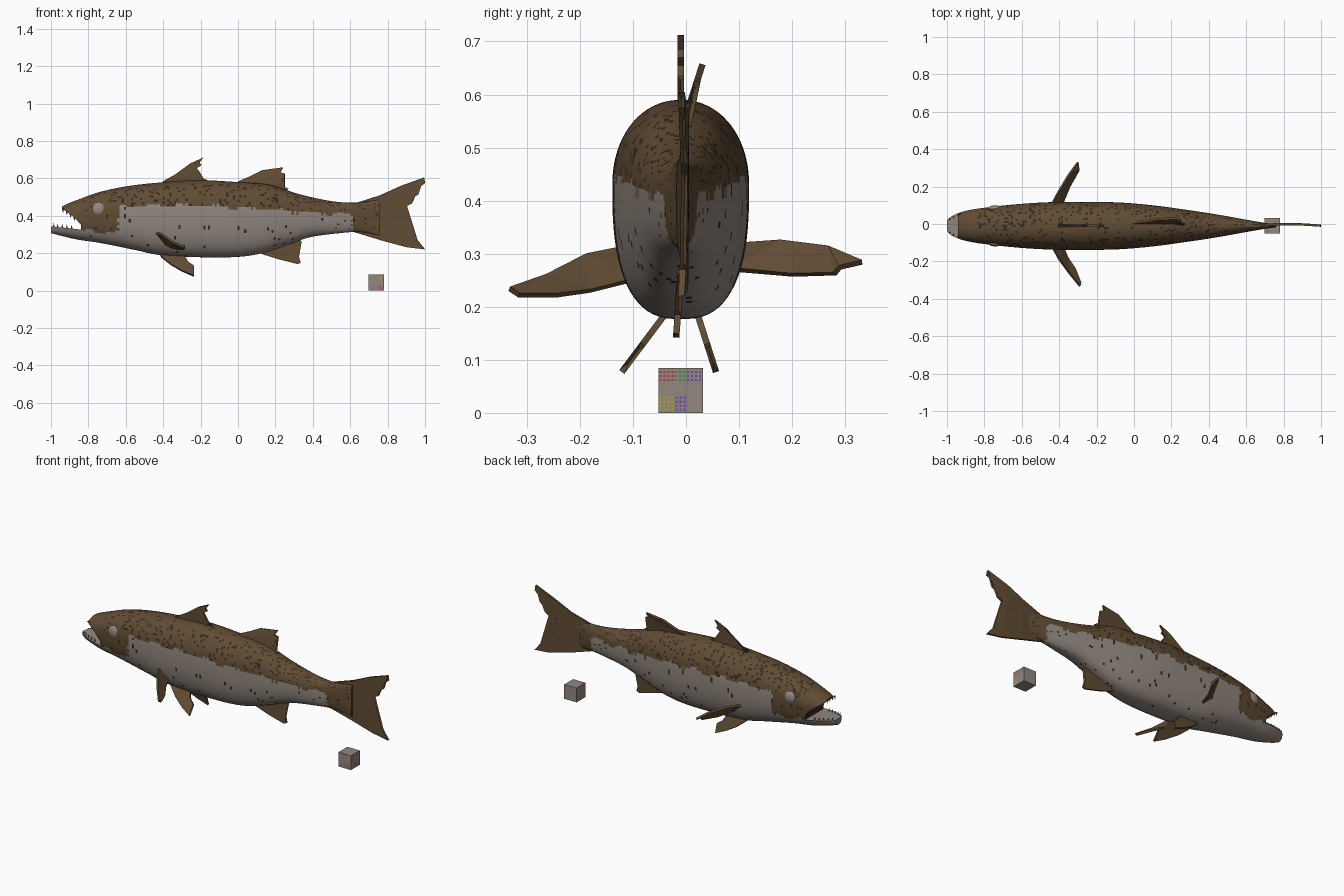
import bpy, bmesh, math, random
from mathutils import Vector

if "Cube" in bpy.data.objects:
    bpy.data.objects.remove(bpy.data.objects["Cube"])

random.seed(4)
YC = -0.01  # body centre line


def material(name, rgb):
    m = bpy.data.materials.new(name)
    m.diffuse_color = (*rgb, 1)
    m.use_nodes = True
    m.node_tree.nodes["Principled BSDF"].inputs["Base Color"].default_value = m.diffuse_color
    return m


BROWN = material("brown", (0.118, 0.072, 0.034))
GREY = material("warm grey", (0.29, 0.245, 0.215))
DARK = material("dark brown", (0.035, 0.023, 0.012))
RED = material("red", (0.5, 0.03, 0.03))
GREEN = material("green", (0.04, 0.3, 0.06))
PURPLE = material("purple", (0.16, 0.06, 0.5))
YELLOW = material("yellow", (0.45, 0.36, 0.03))


def finish(name, bm, mats, smooth=True):
    bmesh.ops.recalc_face_normals(bm, faces=bm.faces)
    me = bpy.data.meshes.new(name)
    bm.to_mesh(me)
    bm.free()
    for m in mats:
        me.materials.append(m)
    ob = bpy.data.objects.new(name, me)
    bpy.context.collection.objects.link(ob)
    if smooth:
        bpy.ops.object.select_all(action='DESELECT')
        ob.select_set(True)
        bpy.context.view_layer.objects.active = ob
        bpy.ops.object.shade_smooth_by_angle(angle=math.radians(40))
    return ob


def curve(pts):
    """Smooth function through (x, value) points."""
    def slope(i):
        a, b = pts[max(i - 1, 0)], pts[min(i + 1, len(pts) - 1)]
        return (b[1] - a[1]) / (b[0] - a[0])

    def f(x):
        i = 0
        while i < len(pts) - 2 and x > pts[i + 1][0]:
            i += 1
        (x0, v0), (x1, v1) = pts[i], pts[i + 1]
        h = x1 - x0
        t = min(max((x - x0) / h, 0), 1)
        return (v0 * (2*t**3 - 3*t*t + 1) + v1 * (3*t*t - 2*t**3)
                + slope(i) * h * (t**3 - 2*t*t + t) + slope(i + 1) * h * (t**3 - t*t))
    return f


# Outlines of the fish: back, belly, half width and lips
top = curve([(-1, .40), (-.94, .45), (-.845, .49), (-.74, .527), (-.58, .56), (-.39, .58), (-.2, .59),
             (0, .58), (.17, .565), (.33, .515), (.49, .48), (.62, .47), (.76, .485)])
bot = curve([(-1, .307), (-.87, .275), (-.74, .255), (-.55, .217), (-.42, .19), (-.2, .178), (0, .18),
             (.13, .2), (.28, .25), (.385, .285), (.545, .307), (.65, .313), (.76, .295)])
half = curve([(-1, .03), (-.97, .055), (-.9, .08), (-.8, .097), (-.6, .118), (-.4, .128), (-.1, .126),
              (.1, .11), (.3, .083), (.45, .06), (.6, .033), (.7, .016), (.76, .008)])
upper_lip = curve([(-.94, .437), (-.88, .395), (-.83, .34)])
lower_lip = curve([(-1, .343), (-.9, .333), (-.83, .325)])
side_line = curve([(-.64, .45), (-.2, .452), (0, .445), (.33, .42), (.62, .405)])


def loft(x0, x1, n, lo=None, hi=None, seg=72):
    """Rings along x; lo / hi cut the section off flat for the open mouth."""
    bm = bmesh.new()
    rings = []
    for i in range(n + 1):
        x = x0 + (x1 - x0) * i / n
        t, b, w = top(x), bot(x), half(x)
        zc = b + .61 * (t - b)
        ring = []
        for k in range(seg):
            a = 2 * math.pi * (k + .5) / seg
            c, s = math.cos(a), math.sin(a)
            p = .95 if s > 0 else .75
            y = YC + w * math.copysign(abs(c) ** p, c)
            z = zc + ((t - zc) * s ** p if s > 0 else -(zc - b) * (-s) ** p)
            if lo:
                z = max(z, lo(x))
            if hi:
                z = min(z, hi(x))
            ring.append(bm.verts.new((x, y, z)))
        rings.append(ring)
    for r, q in zip(rings, rings[1:]):
        for k in range(seg):
            bm.faces.new((r[k], r[(k + 1) % seg], q[(k + 1) % seg], q[k]))
    bm.faces.new(rings[0])
    bm.faces.new(rings[-1])
    return bm


# Body: brown back, cheeks and tail root, grey flanks, dark flecks
bm = loft(-.84, .76, 132)
for f in bm.faces:
    c = f.calc_center_median()
    ragged = .008 * math.sin(c.x * 37 + 2 * c.y) + random.uniform(-.006, .006)
    if len(f.verts) > 4:
        f.material_index = 2
    elif c.x > .615 + ragged:
        f.material_index = 0
    elif c.x < -.645 + ragged:
        f.material_index = 0 if c.z > .315 + ragged else 1
    else:
        f.material_index = 0 if c.z > side_line(c.x) + ragged else 1
    fleck = .13 if .45 < c.z < .57 else .05
    if f.material_index == 0 and random.random() < fleck:
        f.material_index = 2
    elif f.material_index == 1 and random.random() < .02:
        f.material_index = 2
finish("body", bm, [BROWN, GREY, DARK])

# Jaws
finish("upper_jaw", loft(-.94, -.83, 12, lo=upper_lip), [BROWN])
finish("lower_jaw", loft(-1, -.83, 16, hi=lower_lip), [GREY])

# Teeth along both jaws
bm = bmesh.new()
for lip, xs, d in ((lower_lip, (-.985, -.965, -.94, -.915, -.89), 1), (upper_lip, (-.935, -.915, -.895, -.875), -1)):
    for x in xs:
        for side in (-1, 1):
            y, z = YC + side * half(x) * .82, lip(x)
            base = [bm.verts.new((x + .006 * math.cos(a), y + .006 * math.sin(a), z - .004 * d))
                    for a in (0, 1.57, 3.14, 4.71)]
            tip = bm.verts.new((x, y, z + .02 * d))
            for k in range(4):
                bm.faces.new((base[k], base[(k + 1) % 4], tip))
finish("teeth", bm, [GREY], False)

# Eyes
for side, label in ((-1, "right"), (1, "left")):
    bm = bmesh.new()
    bmesh.ops.create_uvsphere(bm, u_segments=24, v_segments=12, radius=1)
    for v in bm.verts:
        v.co = Vector((-.742 + .04 * v.co.x, YC + side * .09 + .02 * v.co.y, .435 + .038 * v.co.z))
    finish(label + "_eye", bm, [GREY])


def fin(name, pts, lean=None, thick=.012):
    """Thin fin; pts are (x, z) with lean giving y, or full (x, y, z)."""
    bm = bmesh.new()
    if lean:
        pts = [(x, 0, z) for x, z in pts]
    face = bm.faces.new([bm.verts.new(p) for p in pts])
    bmesh.ops.triangulate(bm, faces=[face])
    if lean:
        for v in bm.verts:
            v.co.y = lean(v.co.x, v.co.z)
    ob = finish(name, bm, [BROWN], False)
    mod = ob.modifiers.new("thickness", 'SOLIDIFY')
    mod.thickness = thick
    mod.offset = 0


# Tail fin with ragged fork
fin("tail_fin", [(.62, .465), (.76, .51), (.87, .56), (.995, .605), (.985, .575), (1.0, .575), (.95, .535),
                 (.965, .515), (.92, .485), (.93, .465), (.87, .435), (.85, .405), (.84, .385), (.88, .345),
                 (.93, .30), (.96, .27), (1.0, .22), (.9, .232), (.76, .27), (.62, .313)],
    lambda x, z: YC + .01 * math.sin((x - .62) * 8))

# Fins on the back and belly
fin("front_dorsal_fin", [(-.42, .56), (-.40, .585), (-.31, .635), (-.255, .68), (-.185, .712), (-.205, .685),
                         (-.195, .67), (-.22, .655), (-.205, .635), (-.235, .62), (-.15, .585), (-.16, .56)],
    lambda x, z: YC)
fin("rear_dorsal_fin", [(-.01, .56), (0, .582), (.07, .612), (.13, .642), (.24, .657), (.225, .63), (.25, .625),
                        (.235, .595), (.245, .585), (.215, .57), (.27, .545), (.25, .52)],
    lambda x, z: max(0, z - .56) * .32)
fin("anal_fin", [(.11, .22), (.13, .195), (.22, .167), (.32, .142), (.335, .15), (.325, .185), (.31, .21),
                 (.34, .262), (.32, .29)], lambda x, z: YC - max(0, .25 - z) * .08)

# Paired fins below the body
pelvic = [(-.42, .2), (-.41, .18), (-.36, .14), (-.30, .105), (-.235, .077), (-.25, .11), (-.235, .13),
          (-.265, .15), (-.29, .19)]
fin("right_pelvic_fin", pelvic, lambda x, z: -.04 - .75 * (.185 - z))
fin("left_pelvic_fin", pelvic, lambda x, z: .022 + .32 * (.185 - z))

# Pectoral fins
fin("right_pectoral_fin", [(-.45, -.10, .315), (-.40, -.19, .297), (-.345, -.265, .258), (-.29, -.333, .234),
                           (-.285, -.315, .222), (-.315, -.24, .222), (-.355, -.18, .23), (-.39, -.10, .25)])
fin("left_pectoral_fin", [(-.45, .09, .316), (-.40, .18, .323), (-.345, .27, .312), (-.30, .332, .284),
                          (-.295, .29, .274), (-.3, .28, .262), (-.345, .2, .26), (-.39, .09, .27)])

# Small block under the tail
bm = bmesh.new()
bmesh.ops.create_cube(bm, size=1)
for v in bm.verts:
    v.co = Vector((.74 + .082 * v.co.x, -.01 + .084 * v.co.y, .0425 + .085 * v.co.z))
finish("small_block", bm, [GREY], False)


def dots(name, mat, face, u0, v0, nu, nv):
    """Grid of tiny square plates on one face of the block."""
    bm = bmesh.new()
    for i in range(nu):
        for j in range(nv):
            u, v = u0 + i * .0075, v0 + j * .0075
            quad = []
            for du, dv in ((0, 0), (.004, 0), (.004, .004), (0, .004)):
                p = {"side": (.7815, u + du, v + dv), "front": (u + du, -.0525, v + dv),
                     "top": (u + du, v + dv, .0855)}[face]
                quad.append(bm.verts.new(p))
            bm.faces.new(quad)
    finish(name, bm, [mat], False)


dots("side_red_dots", RED, "side", -.05, .06, 4, 3)
dots("side_green_dots", GREEN, "side", -.021, .06, 3, 3)
dots("side_purple_dots", PURPLE, "side", .002, .06, 4, 3)
dots("side_yellow_dots", YELLOW, "side", -.05, .004, 4, 4)
dots("side_low_purple_dots", PURPLE, "side", -.02, .004, 3, 4)
dots("front_purple_dots", PURPLE, "front", .703, .006, 4, 2)
dots("front_red_dots", RED, "front", .745, .006, 4, 3)
dots("front_yellow_dots", YELLOW, "front", .76, .06, 3, 3)
dots("top_red_dots", RED, "top", .703, -.05, 3, 3)
